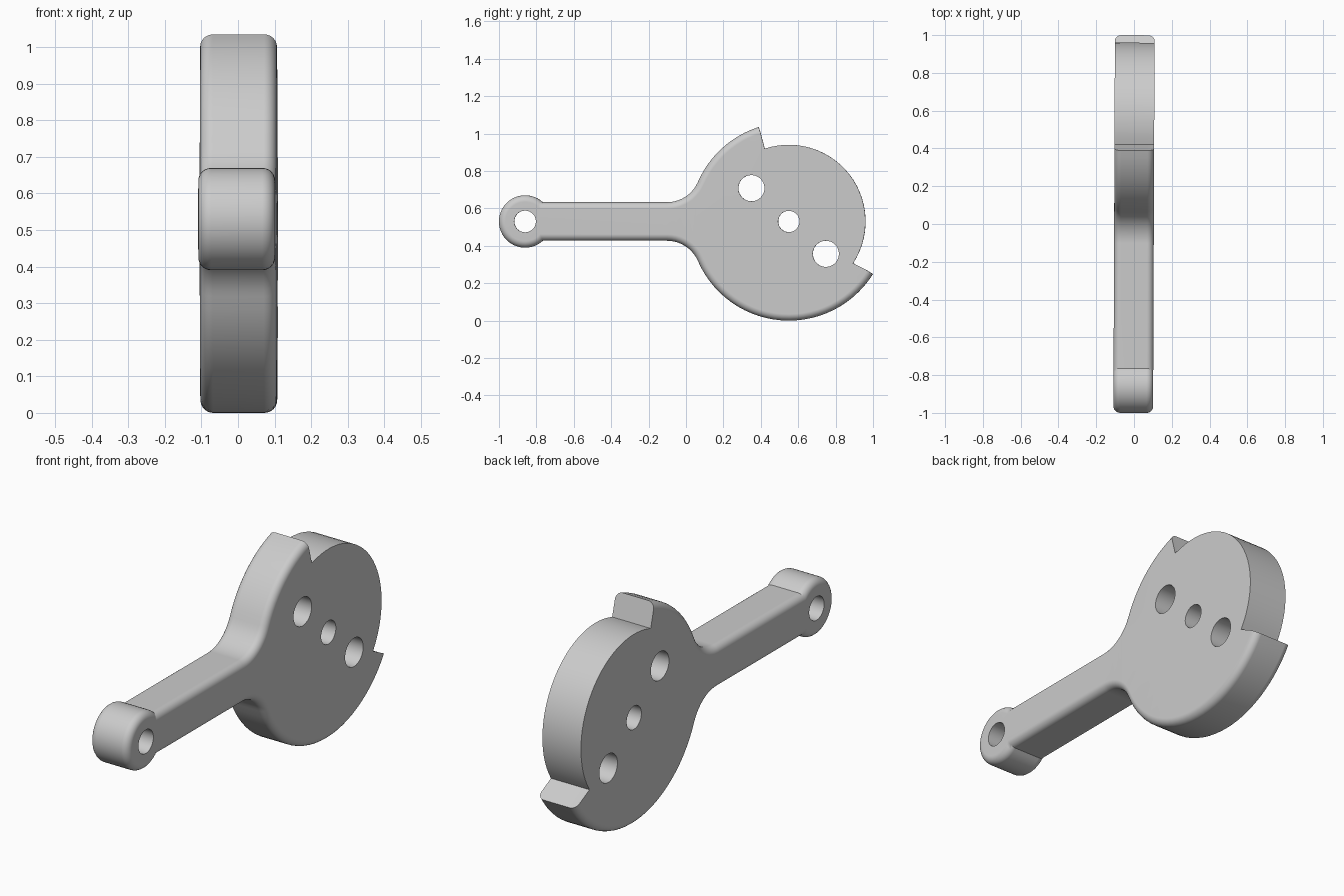
import bpy, bmesh
from math import sin, cos, asin, radians, degrees, pi
from mathutils import Matrix

cube = bpy.data.objects.get("Cube")
if cube:
    bpy.data.objects.remove(cube, do_unlink=True)

HALF = 0.105                     # half thickness
EDGE = 0.035                     # rounded edge radius
MID_Z = 0.53                     # height of the long axis
DISC_Y, DISC_R, CAM_R = 0.55, 0.53, 0.41
KNOB_Y, KNOB_R = -0.86, 0.14
ARM, FILLET = 0.103, 0.18        # arm half height, blend radius
STEPS = 6
HOLES = [(KNOB_Y, 0, 0.058), (DISC_Y, 0, 0.057),
         (0.35, 0.178, 0.07), (0.748, -0.173, 0.07)]


def arc(cy, cz, r, start, end, n):
    angles = [radians(start + (end - start) * i / n) for i in range(n + 1)]
    return [(cy + r * cos(a), cz + r * sin(a)) for a in angles]


def outline(d):
    """Side profile, with its rounded stretch offset inward by d."""
    blend = asin((ARM + FILLET) / (DISC_R + FILLET))
    fy, fz = DISC_Y - (DISC_R + FILLET) * cos(blend), ARM + FILLET
    b = degrees(blend)
    joint = degrees(asin((ARM - d) / (KNOB_R - d)))
    return (arc(DISC_Y, 0, CAM_R, -33, 108.3, 28)
            + arc(DISC_Y, 0, DISC_R - d, 107.7, 180 - b, 12)
            + arc(fy, fz, FILLET + d, -b, -90, 10)[1:]
            + arc(KNOB_Y, 0, KNOB_R - d, joint, 360 - joint, 36)
            + arc(fy, -fz, FILLET + d, 90, b, 10)
            + arc(DISC_Y, 0, DISC_R - d, 180 + b, 328, 28)[1:])


bm = bmesh.new()


def ring(points, x):
    return [bm.verts.new((x, y, z + MID_Z)) for y, z in points]


def skin(rings):
    for lower, upper in zip(rings, rings[1:]):
        for i in range(len(lower)):
            bm.faces.new((lower[i - 1], lower[i], upper[i], upper[i - 1]))


# Outer wall with rounded rims
levels = []
for k in range(STEPS + 1):
    a = pi / 2 * k / STEPS
    levels.append((EDGE * (1 - sin(a)), -HALF + EDGE * (1 - cos(a))))
levels += [(d, -x) for d, x in reversed(levels)]
wall = [ring(outline(d), x) for d, x in levels]
skin(wall)

# Pin holes straight through
bores = []
for cy, cz, r in HOLES:
    circle = arc(cy, cz, r, 0, 360, 32)[:-1]
    bores.append([ring(circle, -HALF), ring(circle, HALF)])
    skin(bores[-1])

# Flat sides around the holes
for end in (0, -1):
    edges = []
    for loop in [wall[end]] + [bore[end] for bore in bores]:
        edges += [bm.edges.get((loop[i - 1], loop[i])) for i in range(len(loop))]
    bmesh.ops.triangle_fill(bm, edges=edges, use_beauty=True, use_dissolve=False)

bmesh.ops.recalc_face_normals(bm, faces=bm.faces[:])
bm.transform(Matrix.Rotation(-0.004, 4, 'Z'))
mesh = bpy.data.meshes.new("cam_lever")
bm.to_mesh(mesh)
bm.free()

lever = bpy.data.objects.new("cam_lever", mesh)
bpy.context.collection.objects.link(lever)

# Plain grey finish
grey = bpy.data.materials.new("light_grey")
grey.use_nodes = True
colour = (0.6, 0.6, 0.6, 1)
grey.diffuse_color = colour
grey.node_tree.nodes["Principled BSDF"].inputs["Base Color"].default_value = colour
mesh.materials.append(grey)

# Smooth rounds, crisp corners
bpy.ops.object.select_all(action='DESELECT')
lever.select_set(True)
bpy.context.view_layer.objects.active = lever
bpy.ops.object.shade_smooth_by_angle(angle=radians(30))
weighted = lever.modifiers.new("even_normals", 'WEIGHTED_NORMAL')
weighted.keep_sharp = True
